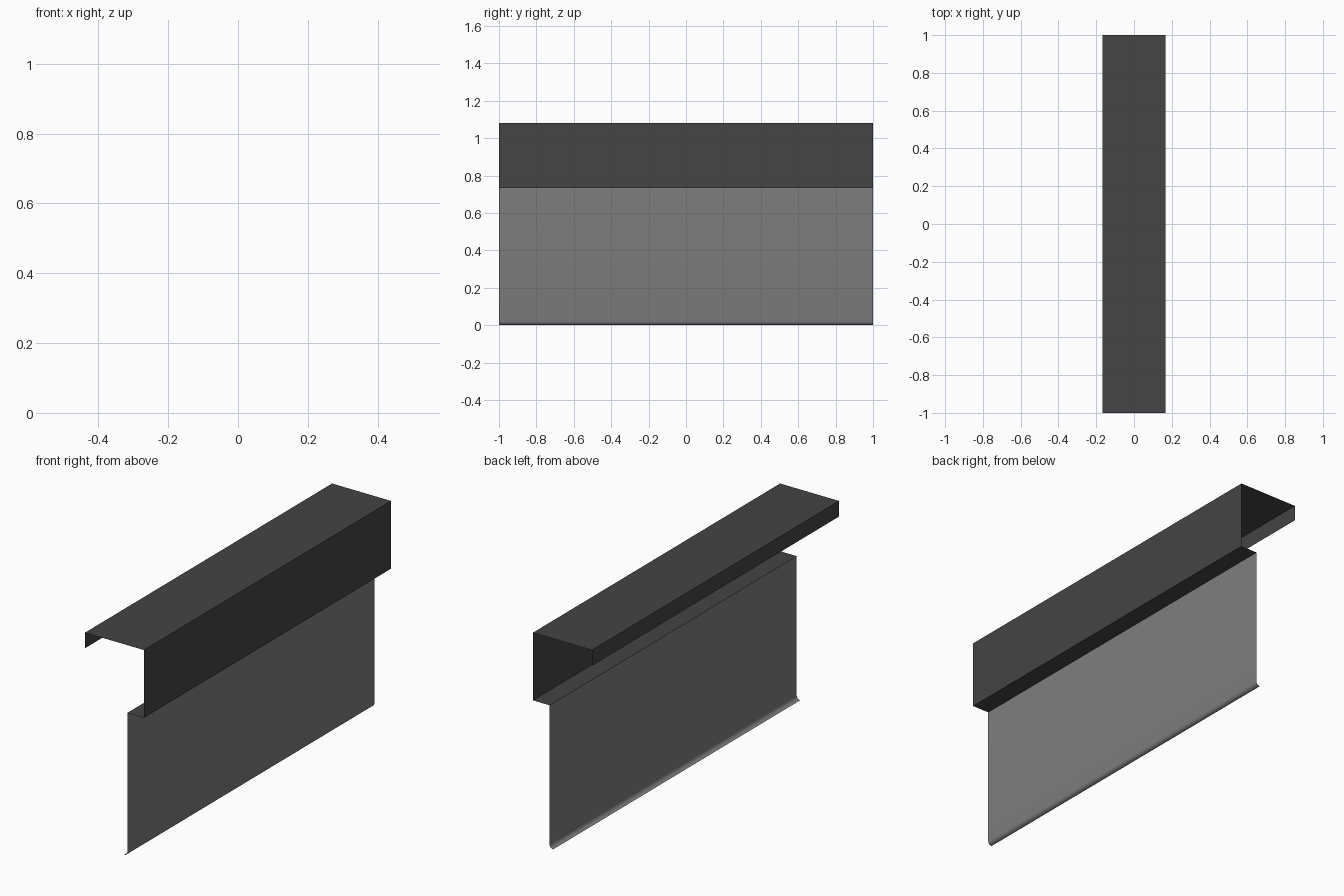
import bpy, math

if "Cube" in bpy.data.objects:
    bpy.data.objects.remove(bpy.data.objects["Cube"])


def material(name, v):
    m = bpy.data.materials.new(name)
    m.diffuse_color = (v, v, v, 1)
    m.use_nodes = True
    m.node_tree.nodes["Principled BSDF"].inputs["Base Color"].default_value = m.diffuse_color
    return m


def sheet(name, profile, mat):
    """Extrude an open x-z profile along y as a single thin sheet."""
    n = len(profile)
    verts = [(x, y, z) for y in (-1, 1) for x, z in profile]
    faces = [(i, i + 1, n + i + 1, n + i) for i in range(n - 1)]
    me = bpy.data.meshes.new(name)
    me.from_pydata(verts, [], faces)
    me.materials.append(mat)
    ob = bpy.data.objects.new(name, me)
    bpy.context.collection.objects.link(ob)
    bpy.context.view_layer.objects.active = ob
    ob.select_set(True)
    bpy.ops.object.shade_smooth_by_angle(angle=math.radians(35))
    ob.select_set(False)
    return ob


dark = material("dark grey", 0.058)
light = material("light grey", 0.21)

X, TOP, LEDGE, SX = 0.167, 1.08, 0.733, 0.073

# Housing: rear lip, top, front fascia and bottom ledge
sheet("housing", [(SX, LEDGE), (X, LEDGE), (X, TOP), (-X, TOP), (-X, TOP - 0.08)], dark)

# Hanging panel with a small curled lower edge
R = 0.02
curl = [(SX - R + R * math.cos(a), R - R * math.sin(a))
        for a in (math.radians(22.5 * i) for i in range(5))]
sheet("hanging_panel", curl[::-1] + [(SX, LEDGE)], light)
